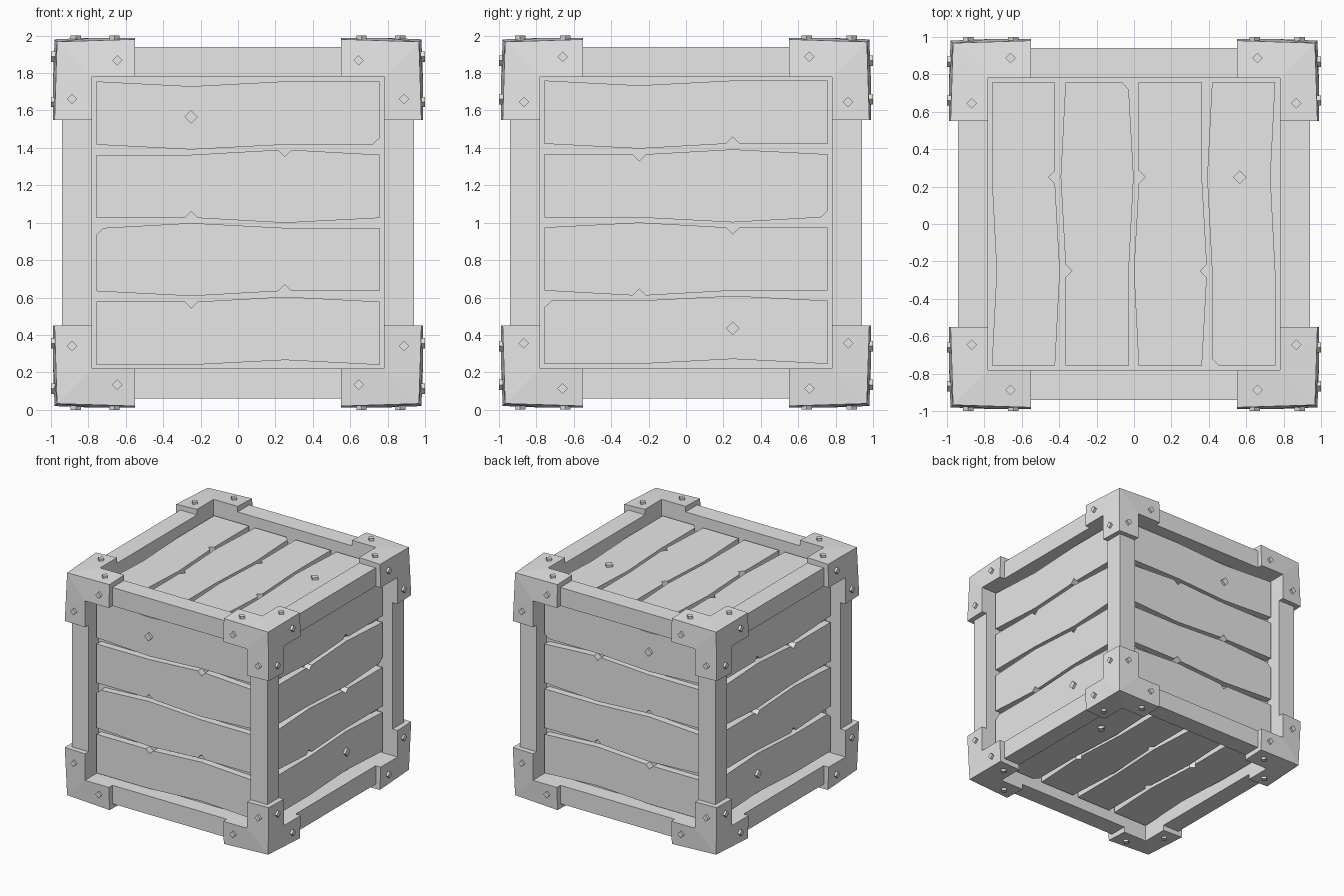
import bpy, bmesh
from mathutils import Vector

if "Cube" in bpy.data.objects:
    bpy.data.objects.remove(bpy.data.objects["Cube"])

grey = bpy.data.materials.new("plain grey")
grey.use_nodes = True
grey.diffuse_color = (0.8, 0.8, 0.8, 1)
grey.node_tree.nodes["Principled BSDF"].inputs["Base Color"].default_value = (0.8, 0.8, 0.8, 1)

INNER, BEAM, LIP, EDGE, TIP, ARM = 0.78, 0.94, 0.988, 0.98, 0.967, 0.55
FLOOR, PLANK, END = 0.80, 0.86, 0.757


def finish(name, bm, axes=""):
    """Turn the bmesh into an object centred in the crate, mirrored over the axes."""
    bmesh.ops.remove_doubles(bm, verts=bm.verts, dist=0.0005)
    bmesh.ops.recalc_face_normals(bm, faces=bm.faces)
    mesh = bpy.data.meshes.new(name)
    bm.to_mesh(mesh)
    bm.free()
    mesh.materials.append(grey)
    ob = bpy.data.objects.new(name, mesh)
    ob.location.z = 1
    bpy.context.collection.objects.link(ob)
    if axes:
        mod = ob.modifiers.new("mirror", "MIRROR")
        mod.use_axis = [a in axes for a in "xyz"]
        mod.use_mirror_merge = False
    return ob


def box(bm, lo, hi):
    cube = bmesh.ops.create_cube(bm, size=1)["verts"]
    for v in cube:
        v.co = [lo[i] if v.co[i] < 0 else hi[i] for i in range(3)]


def prism(bm, outline, low, high, place):
    """Extrude a flat outline between two depths; place maps (u, v, d) to space."""
    a = [bm.verts.new(place(u, v, low)) for u, v in outline]
    b = [bm.verts.new(place(u, v, high)) for u, v in outline]
    bm.faces.new(a)
    bm.faces.new(b)
    for i in range(len(a)):
        j = (i + 1) % len(a)
        bm.faces.new((a[i], a[j], b[j], b[i]))


def diamond(u, v, r):
    return [(u - r, v), (u, v - r), (u + r, v), (u, v + r)]


def plank_edge(v, side, wave, notch, chamfer):
    """One long edge, left to right: bends, V notches and a clipped corner."""
    pts = []
    for u in (-END, -0.25, 0.25, END):
        h = v + wave.get(u, 0)
        if u in notch:
            pts += [(u - 0.035, h), (u, h - side * 0.035), (u + 0.035, h)]
        elif u == chamfer:
            inward = u * 0.95
            clip = [(u, h - side * 0.036), (inward, h)]
            pts += clip if u < 0 else clip[::-1]
        else:
            pts.append((u, h))
    return pts


# Each plank: centre, bend of lower and upper edge, notches and clipped corners
L, R, B = -0.25, 0.25, 0.026
planks = [
    (0.586, {L: -B}, {L: -B}, (), (), END, None),
    (0.194, {R: -B}, {R: B}, (L,), (R,), None, None),
    (-0.197, {L: -B}, {L: B}, (R,), (), None, -END),
    (-0.591, {R: B}, {R: B}, (), (L,), None, None),
]

# The same panel is turned onto three sides, then mirrored to the opposite ones
sides = {
    "front_back": (lambda u, v, d: (u, -d, v), "y"),
    "left_right": (lambda u, v, d: (d, -u, -v), "x"),
    "top_bottom": (lambda u, v, d: (v, -u, d), "z"),
}
for name, (place, axis) in sides.items():
    bm = bmesh.new()
    for c, low_wave, top_wave, low_notch, top_notch, low_clip, top_clip in planks:
        low = plank_edge(c - 0.169, -1, low_wave, low_notch, low_clip)
        top = plank_edge(c + 0.169, 1, top_wave, top_notch, top_clip)
        prism(bm, low + top[::-1], FLOOR - 0.02, PLANK, place)
    finish(name + "_planks", bm, axis)
    bm = bmesh.new()
    prism(bm, diamond(-0.25, 0.565, 0.036), PLANK - 0.01, PLANK + 0.02, place)
    finish(name + "_plank_nail", bm, axis)

# Inner box behind the planks
bm = bmesh.new()
box(bm, [-FLOOR] * 3, [FLOOR] * 3)
finish("inner_box", bm)

# Frame beams along each axis
for i, axis in enumerate("xyz"):
    lo, hi = [INNER] * 3, [BEAM] * 3
    lo[i], hi[i] = -0.7, 0.7
    bm = bmesh.new()
    box(bm, lo, hi)
    finish("frame_beams_" + axis, bm, "xyz".replace(axis, ""))

# Corner brackets: three-armed caps, creased towards the tip
bm = bmesh.new()
rivets = bmesh.new()
tip, heart = (TIP,) * 3, (INNER,) * 3
for k in range(3):
    def turn(u, v, d, k=k):
        p = (u, v, d)
        return Vector(p[k:] + p[:k])

    knee = (INNER, INNER, LIP)
    u_out, u_in, u_deep = (ARM, EDGE, EDGE), (ARM, INNER, LIP), (ARM, INNER, INNER)
    v_out, v_in, v_deep = (EDGE, ARM, EDGE), (INNER, ARM, LIP), (INNER, ARM, INNER)
    for quad in ((tip, u_out, u_in, knee), (tip, knee, v_in, v_out),
                 (u_in, knee, heart, u_deep), (v_in, knee, heart, v_deep),
                 (u_out, u_in, u_deep, (ARM, LIP, INNER))):
        bm.faces.new([bm.verts.new(turn(*p)) for p in quad])
    for u, v in ((0.66, 0.887), (0.867, 0.645)):
        prism(rivets, diamond(u, v, 0.028), 0.96, 1.0, turn)
finish("corner_brackets", bm, "xyz")
finish("bracket_rivets", rivets, "xyz")
